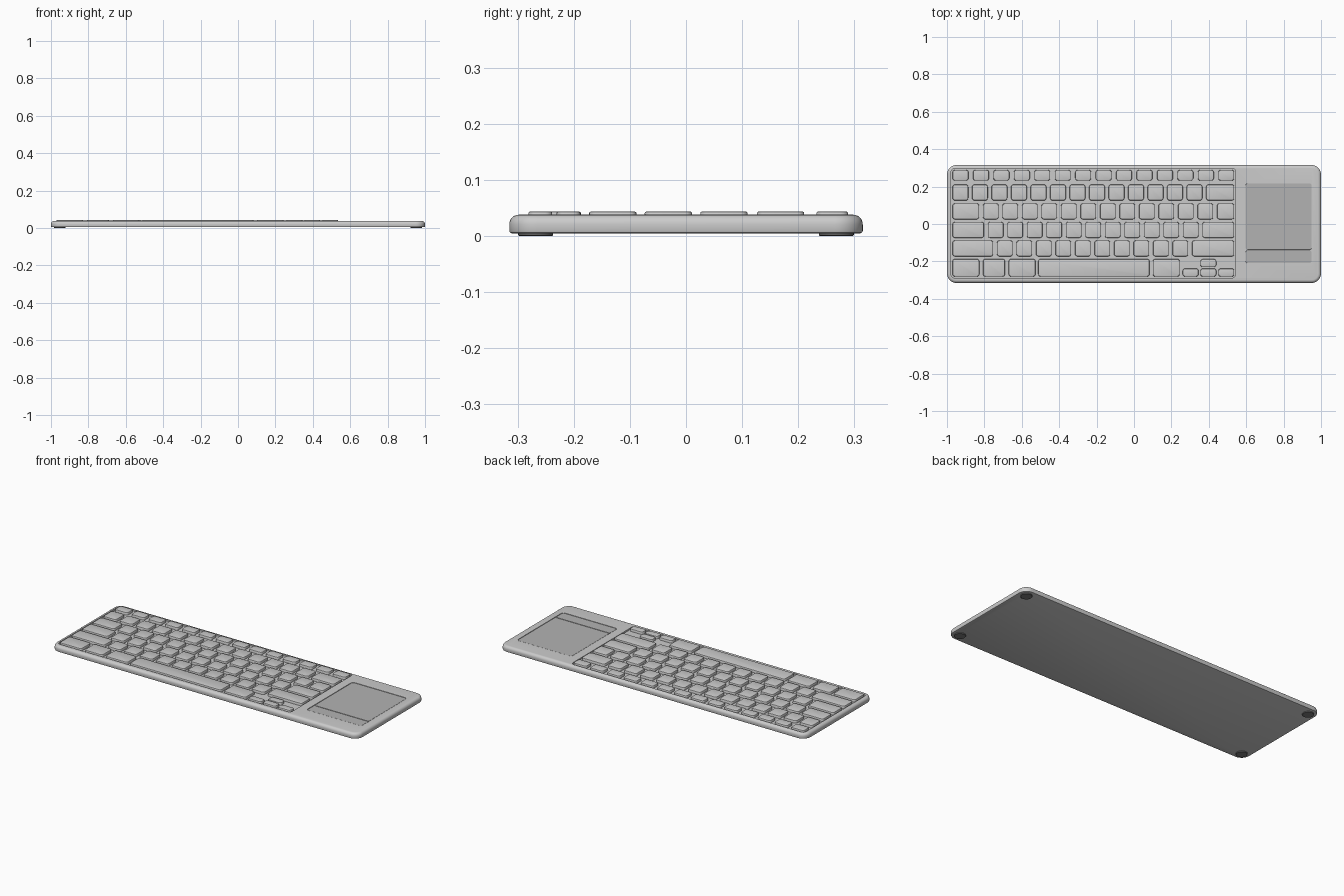
import bpy, bmesh, math

if "Cube" in bpy.data.objects:
    bpy.data.objects.remove(bpy.data.objects["Cube"])


def material(name, g):
    m = bpy.data.materials.new(name)
    m.diffuse_color = (g, g, g, 1)
    m.use_nodes = True
    m.node_tree.nodes["Principled BSDF"].inputs["Base Color"].default_value = m.diffuse_color
    return m


KEY = material("key_grey", 0.63)
PAD = material("pad_grey", 0.45)
RUBBER = material("rubber", 0.2)


def smooth(ob):
    bpy.ops.object.select_all(action='DESELECT')
    ob.select_set(True)
    bpy.context.view_layer.objects.active = ob
    bpy.ops.object.shade_smooth_by_angle(angle=math.radians(35))


def slab(name, x0, x1, y0, y1, r, layers, mat=None, seg=5):
    """Rounded rectangle lofted through (z, inset) layers."""
    bm = bmesh.new()
    rings = []
    for z, inset in layers:
        rr = max(r - inset, 0.001)
        ring = []
        for cx, cy, a0 in ((x1 - r, y1 - r, 0), (x0 + r, y1 - r, 90),
                           (x0 + r, y0 + r, 180), (x1 - r, y0 + r, 270)):
            for i in range(seg + 1):
                a = math.radians(a0 + 90 * i / seg)
                ring.append(bm.verts.new((cx + rr * math.cos(a), cy + rr * math.sin(a), z)))
        rings.append(ring)
    n = len(rings[0])
    for a, b in zip(rings, rings[1:]):
        for i in range(n):
            bm.faces.new((a[i], a[(i + 1) % n], b[(i + 1) % n], b[i]))
    bm.faces.new(rings[0][::-1])
    bm.faces.new(rings[-1])
    me = bpy.data.meshes.new(name)
    bm.to_mesh(me)
    bm.free()
    ob = bpy.data.objects.new(name, me)
    bpy.context.collection.objects.link(ob)
    if mat:
        me.materials.append(mat)
    smooth(ob)
    return ob


def cut(ob, cutter):
    mod = ob.modifiers.new("cut", 'BOOLEAN')
    mod.operation = 'DIFFERENCE'
    mod.solver = 'EXACT'
    mod.object = cutter
    bpy.context.view_layer.objects.active = ob
    bpy.ops.object.modifier_apply(modifier=mod.name)
    bpy.data.objects.remove(cutter)


# case: rounded top rim, small lower edge
R, TOP = 0.017, 0.038
layers = [(0.005, 0.004), (0.0062, 0.0012), (0.009, 0)]
for i in range(7):
    a = math.radians(15 * i)
    layers.append((TOP - R + R * math.sin(a), R * (1 - math.cos(a))))
case = slab("case", -1, 1, -0.315, 0.315, 0.05, layers, seg=10)

# key well and trackpad recess
cut(case, slab("well_cutter", -0.978, 0.543, -0.288, 0.297, 0.018, [(0.029, 0), (0.06, 0)]))
cut(case, slab("pad_cutter", 0.594, 0.952, -0.211, 0.219, 0.015, [(0.034, 0), (0.06, 0)]))
smooth(case)

# trackpad surface and button strip
pad_layers = [(0.0335, 0), (0.0365, 0), (0.037, 0.0007)]
slab("trackpad", 0.596, 0.950, -0.138, 0.217, 0.012, pad_layers, PAD)
slab("trackpad_button", 0.596, 0.950, -0.209, -0.141, 0.012, pad_layers, PAD)

# keys
key_layers = [(0.0285, 0), (0.0415, 0.0005), (0.043, 0.0015), (0.0437, 0.0035)]


def key(name, x0, x1, y0, y1):
    slab(name, x0, x1, y0, y1, 0.013, key_layers, KEY, 4)


LEFT, RIGHT, PITCH, W, GAP = -0.970, 0.536, 0.1043, 0.084, 0.0203

# function row
step = (RIGHT - LEFT - 0.085) / 13
for i in range(14):
    x = LEFT + i * step
    key(f"function_key_{i}", x, x + 0.085, 0.232, 0.289)

# main rows: bottom, top, width of first key, number of standard keys
for r, (y0, y1, first, n) in enumerate(((0.126, 0.211, W, 12), (0.025, 0.110, 0.142, 12),
                                        (-0.074, 0.011, 0.168, 11), (-0.173, -0.088, 0.217, 10))):
    key(f"row{r}_first_key", LEFT, LEFT + first, y0, y1)
    x = LEFT + first + GAP
    for i in range(n):
        key(f"row{r}_key_{i}", x, x + W, y0, y1)
        x += PITCH
    key(f"row{r}_last_key", x, RIGHT, y0, y1)

# bottom row with space bar
for name, x0, x1 in (("corner_key", LEFT, -0.827), ("modifier_key_a", -0.807, -0.690),
                     ("modifier_key_b", -0.670, -0.527), ("space_bar", -0.512, 0.083),
                     ("modifier_key_c", 0.101, 0.244)):
    key(name, x0, x1, -0.281, -0.187)

# arrow keys
for name, x0, y0 in (("arrow_left", 0.260, -0.281), ("arrow_down", 0.355, -0.281),
                     ("arrow_right", 0.451, -0.281), ("arrow_up", 0.355, -0.231)):
    key(name, x0, x0 + 0.085, y0, y0 + 0.043)

# rubber feet
for sx in (-1, 1):
    for sy in (-1, 1):
        x, y, r = sx * 0.953, sy * 0.268, 0.031
        slab("foot", x - r, x + r, y - r, y + r, r,
             [(0, 0.002), (0.0015, 0), (0.0065, 0)], RUBBER, 8)
